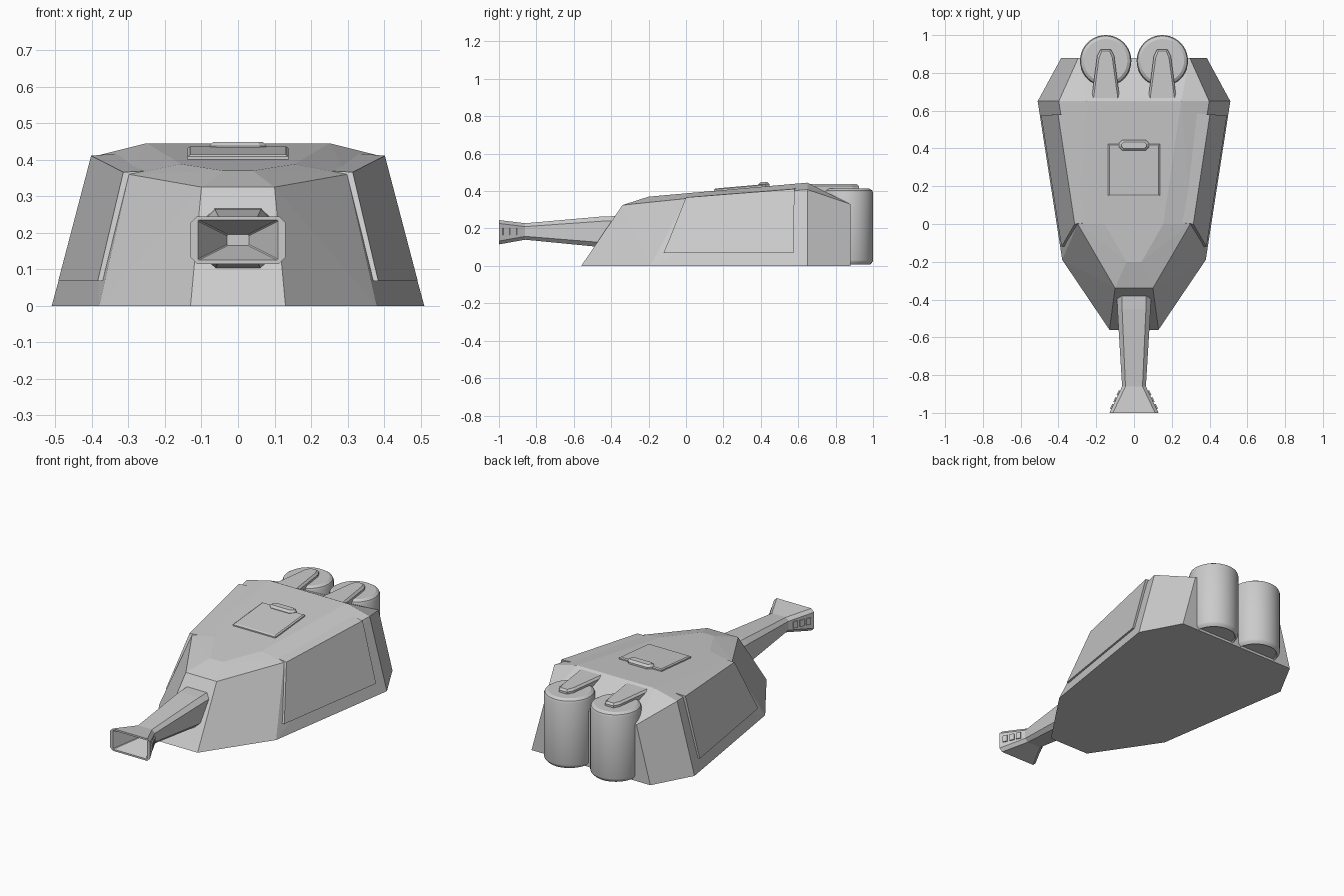
import bpy, bmesh, math
from mathutils import Matrix, Vector

cube = bpy.data.objects.get("Cube")
if cube:
    bpy.data.objects.remove(cube, do_unlink=True)

grey = bpy.data.materials.new("plain_grey")
grey.use_nodes = True
grey.diffuse_color = (0.6, 0.6, 0.6, 1)
grey.node_tree.nodes["Principled BSDF"].inputs["Base Color"].default_value = (0.6, 0.6, 0.6, 1)


def finish(name, bm, smooth=False):
    bmesh.ops.recalc_face_normals(bm, faces=bm.faces)
    mesh = bpy.data.meshes.new(name)
    bm.to_mesh(mesh)
    bm.free()
    mesh.materials.append(grey)
    obj = bpy.data.objects.new(name, mesh)
    bpy.context.collection.objects.link(obj)
    if smooth:
        bpy.ops.object.select_all(action='DESELECT')
        obj.select_set(True)
        bpy.context.view_layer.objects.active = obj
        bpy.ops.object.shade_smooth_by_angle(angle=math.radians(30))
    return obj


def loft(name, rings, smooth=False):
    """Skin closed rings of equal length and cap both ends."""
    bm = bmesh.new()
    loops = [[bm.verts.new(p) for p in ring] for ring in rings]
    n = len(rings[0])
    for a, b in zip(loops, loops[1:]):
        for i in range(n):
            j = (i + 1) % n
            bm.faces.new((a[i], a[j], b[j], b[i]))
    bm.faces.new(loops[0])
    bm.faces.new(loops[-1])
    return finish(name, bm, smooth)


def mirror(points, side):
    return [(x * side, y, z) for x, y, z in points]


SIDES = (("left", 1), ("right", -1))

# Faceted hull: base outline, shoulder outline and roof outline
half = [(0.13, -0.56, 0), (0.38, -0.19, 0), (0.51, 0.65, 0), (0.385, 0.88, 0),
        (0.10, -0.34, 0.325), (0.298, 0, 0.36), (0.398, 0.65, 0.408), (0.295, 0.88, 0.33),
        (0.04, -0.2, 0.37), (0.155, 0, 0.388), (0.25, 0.65, 0.445)]
bm = bmesh.new()
for p in half + mirror(half, -1):
    bm.verts.new(p)
bmesh.ops.convex_hull(bm, input=bm.verts)
bmesh.ops.dissolve_limit(bm, angle_limit=math.radians(1.5), verts=bm.verts, edges=bm.edges)
finish("hull", bm)

# Raised side armour, folded over the roof edge
front = [(0.35, -0.12, 0.07), (0.384, -0.12, 0.068), (0.314, 0, 0.366),
         (0.22, 0.01, 0.371), (0.25, 0, 0.33)]
rear = [(0.45, 0.575, 0.07), (0.492, 0.575, 0.068), (0.402, 0.58, 0.411),
        (0.33, 0.585, 0.417), (0.35, 0.575, 0.37)]
for label, s in SIDES:
    loft(f"{label}_side_panel", [mirror(front, s), mirror(rear, s)])


# Flared barrel with hollow muzzle
def chamfered(y, w, z0, z1, c):
    return [(w - c, y, z0), (w, y, z0 + c), (w, y, z1 - c), (w - c, y, z1),
            (c - w, y, z1), (-w, y, z1 - c), (-w, y, z0 + c), (c - w, y, z0)]


sections = [(-0.3, 0.092, 0.095, 0.268, 0.025), (-0.45, 0.088, 0.1, 0.264, 0.025),
            (-0.86, 0.063, 0.14, 0.228, 0.018), (-1, 0.13, 0.115, 0.245, 0.018),
            (-1, 0.11, 0.125, 0.235, 0.003), (-0.87, 0.03, 0.165, 0.195, 0.003)]
loft("barrel", [chamfered(*s) for s in sections])

# Vent blocks on the muzzle flare
flare = math.atan2(0.067, 0.14)
for label, s in SIDES:
    for i in range(3):
        t = 0.25 + 0.26 * i
        bm = bmesh.new()
        bmesh.ops.create_cube(bm, size=1)
        place = Matrix.Translation((s * (0.063 + 0.067 * t), -0.86 - 0.14 * t, 0.183))
        turn = Matrix.Rotation(-s * -flare, 4, 'Z')
        size = Matrix.Diagonal((0.014, 0.027, 0.038, 1))
        bmesh.ops.transform(bm, matrix=place @ turn @ size, verts=bm.verts)
        finish(f"{label}_vent_{i + 1}", bm)


# Roof hatch and its handle, following the roof slope
def roof(y):
    return 0.388 + 0.0877 * y


def rect(w, y0, y1, h):
    return [(x, y, roof(y) + h) for x, y in ((-w, y0), (w, y0), (w, y1), (-w, y1))]


loft("hatch", [rect(0.138, 0.15, 0.424, -0.02), rect(0.138, 0.15, 0.424, 0.007),
               rect(0.131, 0.157, 0.417, 0.012)])


def handle_ring(w, y0, y1, z, c=0.02):
    return [(w - c, y0, z), (w, y0 + c, z), (w, y1 - c, z), (w - c, y1, z),
            (c - w, y1, z), (-w, y1 - c, z), (-w, y0 + c, z), (c - w, y0, z)]


loft("hatch_handle", [handle_ring(0.08, 0.388, 0.446, 0.415), handle_ring(0.08, 0.388, 0.446, 0.437),
                      handle_ring(0.067, 0.4, 0.434, 0.449, 0.012)])

# Rear canisters held by tapered straps
profile = [(0.115, 0.015), (0.12, 0.007), (0.134, 0.022), (0.136, 0.03), (0.136, 0.392),
           (0.131, 0.404), (0.115, 0.414)]
STEPS = 40


def strap_ring(cx, shrink, z):
    w0, w1 = 0.075 - shrink, 0.045 - shrink
    end = 0.925 - shrink
    outline = [(-w0, 0.66), (w0, 0.66), (w1, end - 0.035), (w1 * 0.6, end),
               (-w1 * 0.6, end), (-w1, end - 0.035)]
    return [(cx + x, y, z) for x, y in outline]


for label, s in SIDES:
    cx = 0.15 * s
    rings = []
    for r, z in profile:
        rings.append([(cx + r * math.cos(2 * math.pi * i / STEPS),
                       0.864 + r * math.sin(2 * math.pi * i / STEPS), z) for i in range(STEPS)])
    loft(f"{label}_canister", rings, smooth=True)
    loft(f"{label}_canister_strap", [strap_ring(cx, 0, 0.395), strap_ring(cx, 0, 0.426),
                                     strap_ring(cx, 0.01, 0.437)])
